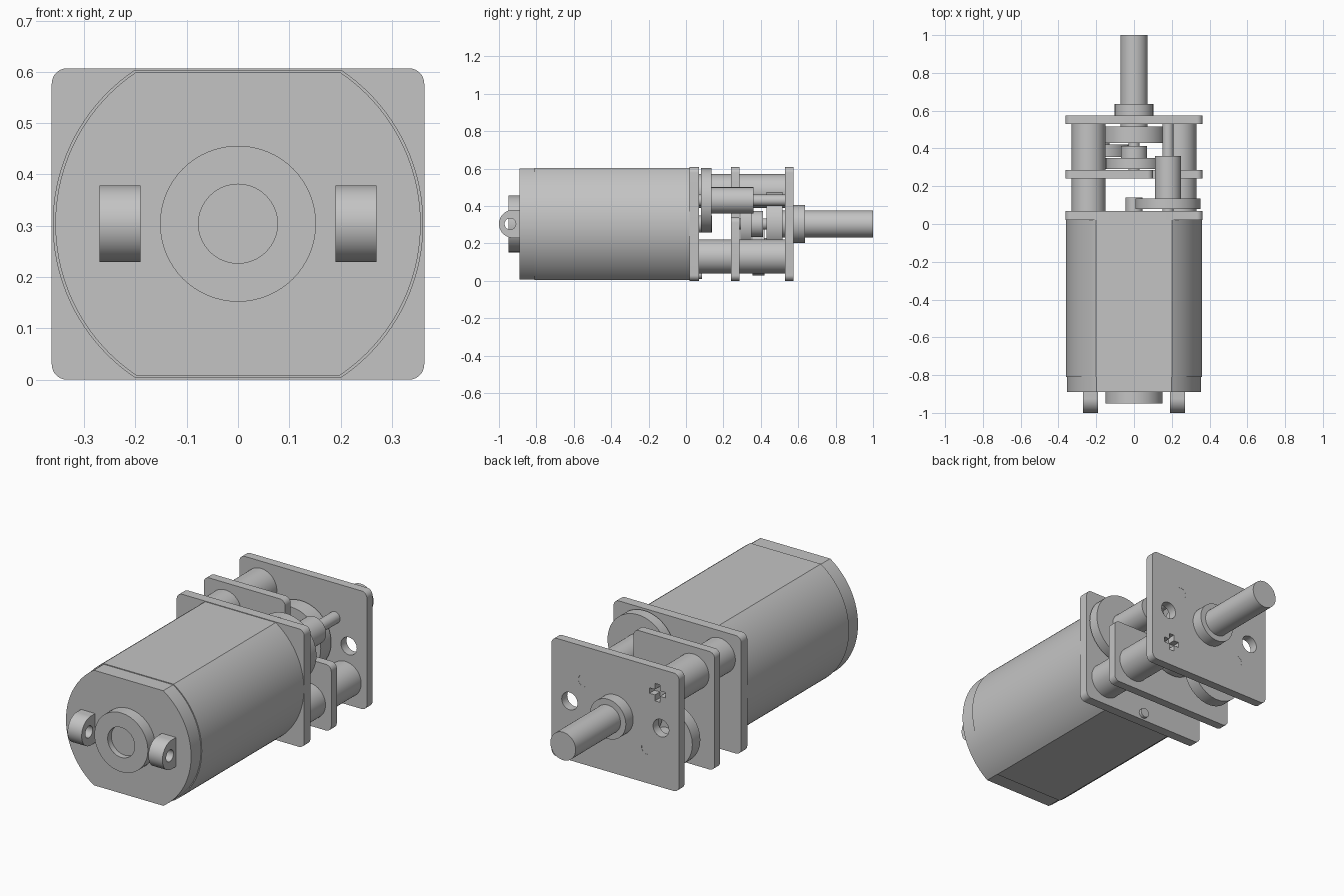
import bpy, bmesh
from math import sin, cos, pi, asin, radians
from mathutils import Matrix

cube = bpy.data.objects.get("Cube")
if cube:
    bpy.data.objects.remove(cube, do_unlink=True)

grey = bpy.data.materials.new("metal_grey")
grey.use_nodes = True
colour = (0.55, 0.55, 0.55, 1)
grey.diffuse_color = colour
grey.node_tree.nodes["Principled BSDF"].inputs["Base Color"].default_value = colour

AXIS = 0.304                       # height of the motor axis
ALONG_Y = Matrix(((1, 0, 0), (0, 0, -1), (0, 1, 0)))
ALONG_X = Matrix(((0, 0, 1), (1, 0, 0), (0, 1, 0)))
parts = []


def arc(u, v, r, a0, a1, n):
    return [(u + r * cos(a0 + (a1 - a0) * i / n),
             v + r * sin(a0 + (a1 - a0) * i / n)) for i in range(n + 1)]


def circle(u, v, r, n=64):
    return arc(u, v, r, 0, 2 * pi, n)[:-1]


def rounded(corners, r=0.03):
    """Round the corners, each given with its centre and start angle."""
    return [p for u, v, a in corners for p in arc(u, v, r, a, a + pi / 2, 8)]


def cross(u, v, s=0.045, w=0.014):
    quarter = [(s, -w), (s, w), (w, w)]
    pts = []
    for k in range(4):
        c, d = round(cos(k * pi / 2)), round(sin(k * pi / 2))
        pts += [(u + a * c - b * d, v + a * d + b * c) for a, b in quarter]
    return pts


def extrude(name, loops, start, end, along_x=False):
    """Fill the loops (inner ones are holes) and extrude from start to end."""
    curve = bpy.data.curves.new(name, 'CURVE')
    curve.dimensions = '2D'
    curve.fill_mode = 'BOTH'
    curve.extrude = (end - start) / 2
    for loop in loops:
        sp = curve.splines.new('POLY')
        sp.points.add(len(loop) - 1)
        for p, (u, v) in zip(sp.points, loop):
            p.co = (u, v, 0, 1)
        sp.use_cyclic_u = True
    tmp = bpy.data.objects.new(name + "_profile", curve)
    mesh = bpy.data.meshes.new_from_object(tmp)
    bpy.data.objects.remove(tmp)
    bpy.data.curves.remove(curve)
    mesh.name = name
    mid = (start + end) / 2
    bm = bmesh.new()
    bm.from_mesh(mesh)
    bmesh.ops.remove_doubles(bm, verts=bm.verts, dist=1e-5)
    turn = (ALONG_X if along_x else ALONG_Y).to_4x4()
    shift = Matrix.Translation((mid, 0, 0) if along_x else (0, mid, 0))
    bm.transform(shift @ turn)
    bmesh.ops.recalc_face_normals(bm, faces=bm.faces)
    bm.to_mesh(mesh)
    bm.free()
    mesh.materials.clear()
    mesh.materials.append(grey)
    ob = bpy.data.objects.new(name, mesh)
    bpy.context.collection.objects.link(ob)
    parts.append(ob)
    return ob


def rod(name, centre, r, start, end):
    return extrude(name, [circle(*centre, r)], start, end)


def can(r, half):
    """Circle with flat top and bottom."""
    a = asin(half / r)
    return arc(0, AXIS, r, -a, a, 40) + arc(0, AXIS, r, pi - a, pi + a, 40)


# Motor can, end cap and rear bearing boss
extrude("motor_can", [can(0.361, 0.300)], -0.81, 0.03)
extrude("motor_end_cap", [can(0.356, 0.296)], -0.89, -0.81)
main = (0, AXIS)
extrude("bearing_boss", [circle(*main, 0.152), circle(*main, 0.077)], -0.95, -0.89)
rod("bearing_floor", main, 0.077, -0.92, -0.885)

# Terminals with an eyelet
tab = arc(-0.925, AXIS, 0.075, pi / 2, 3 * pi / 2, 32)
tab += [(-0.885, AXIS - 0.075), (-0.885, AXIS + 0.075)]
for side, x0 in (("left", 0.19), ("right", -0.27)):
    extrude("terminal_" + side, [tab, circle(-0.94, AXIS, 0.03, 32)], x0, x0 + 0.08, True)

# Gearbox axes
upper = (0.18, 0.43)
lower = (-0.18, 0.178)
posts = ((-0.24, 0.48), (0.24, 0.13))

# Plates: full, notched and drilled
x, lo, hi = 0.333, 0.03, 0.577
full = rounded([(x, lo, -pi / 2), (x, hi, 0), (-x, hi, pi / 2), (-x, lo, pi)])
notched = rounded([(x, lo, -pi / 2), (x, 0.31, 0)])
notched += [(0.10, 0.34)]
notched += rounded([(0.07, hi, 0), (-x, hi, pi / 2), (-x, lo, pi)])
extrude("motor_plate", [full], 0.02, 0.07)
extrude("middle_plate", [notched], 0.24, 0.285)
holes = [circle(s * 0.26, AXIS, 0.045, 32) for s in (-1, 1)]
holes += [circle(*c, 0.03, 32) for c in (upper, lower)]
holes += [cross(*c) for c in posts]
extrude("output_plate", [full] + holes, 0.53, 0.575)
rod("motor_plate_screw", (0, 0.035), 0.025, 0.06, 0.085)

# Spacer posts
for name, c in zip(("upper", "lower"), posts):
    rod(name + "_post_front", c, 0.09, 0.07, 0.24)
    rod(name + "_post_back", c, 0.09, 0.285, 0.535)

# Gear train
rod("motor_pinion", main, 0.045, 0.06, 0.14)
rod("first_gear", upper, 0.172, 0.08, 0.135)
rod("first_pinion", upper, 0.07, 0.135, 0.36)
rod("first_arbor", upper, 0.03, 0.06, 0.574)
rod("second_gear", main, 0.15, 0.292, 0.35)
rod("second_pinion", main, 0.07, 0.35, 0.413)
rod("second_arbor", main, 0.03, 0.28, 0.45)
rod("third_gear", lower, 0.15, 0.355, 0.42)
rod("third_pinion", lower, 0.05, 0.42, 0.515)
rod("third_arbor", lower, 0.03, 0.28, 0.574)
rod("output_gear", main, 0.17, 0.43, 0.515)

# Output bushing and shaft
rod("output_bushing", main, 0.102, 0.57, 0.635)
rod("output_shaft", main, 0.072, 0.51, 1.0)

for ob in bpy.context.selected_objects:
    ob.select_set(False)
for ob in parts:
    ob.select_set(True)
bpy.context.view_layer.objects.active = parts[0]
bpy.ops.object.shade_smooth_by_angle(angle=radians(30))
